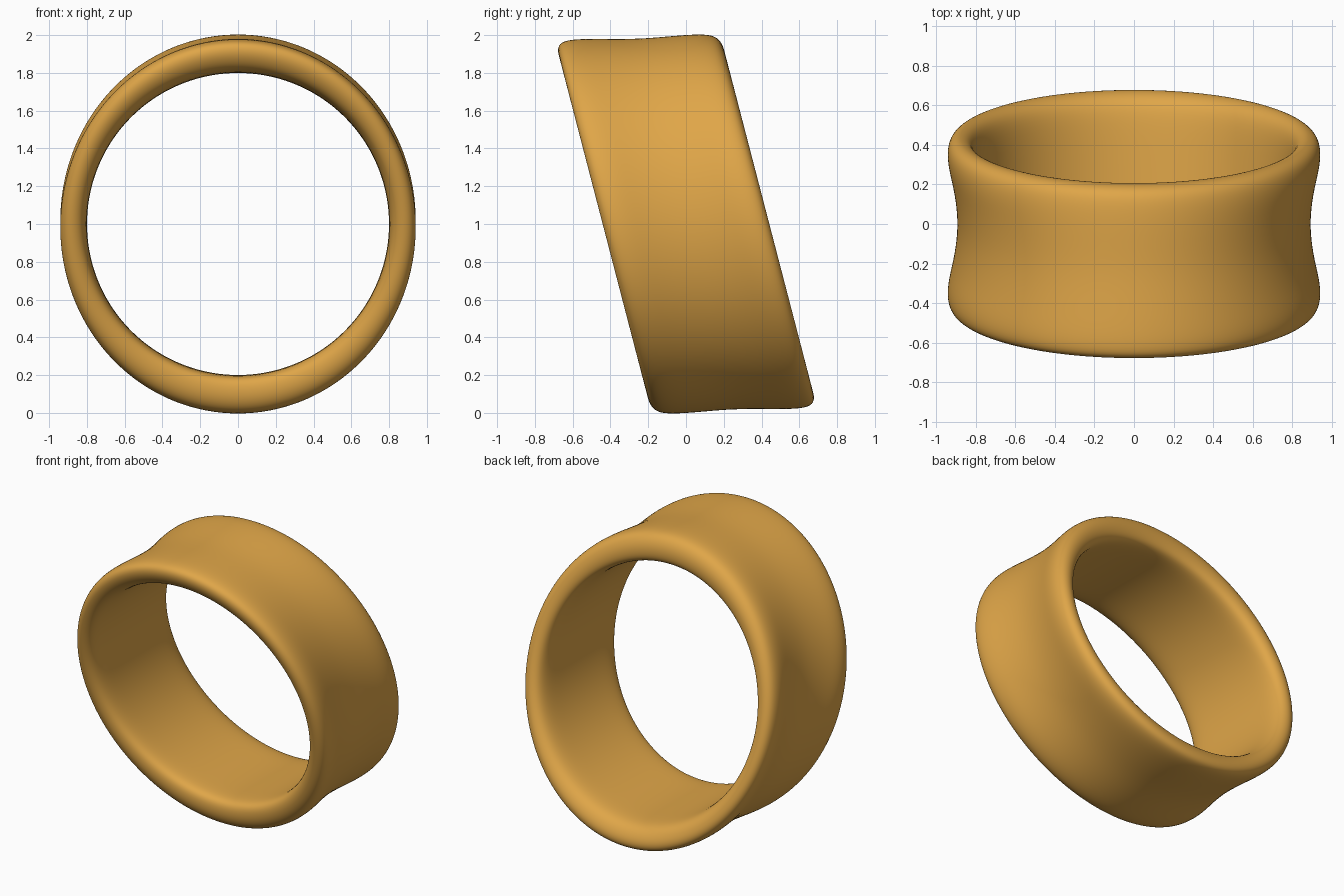
import bpy
import bmesh
from math import sin, cos, tau

cube = bpy.data.objects.get("Cube")
if cube:
    bpy.data.objects.remove(cube)

SEGMENTS = 96
SLANT = 0.26      # how far the band leans forward per unit of height
TILT = 0.04       # slope of the outer wall at the crown and the base

# Half cross-section from inner wall to outer wall:
# (offset along the hole, radius at the sides, extra radius at top and bottom)
half = [(0, .8, 0), (.2, .8, 0), (.34, .801, 0), (.41, .818, .0),
        (.438, .85, .02), (.445, .89, .035), (.424, .929, .045),
        (.37, .945, .045), (.29, .937, .055), (.18, .908, .08), (0, .885, .094)]
section = half + [(-u, r, extra) for u, r, extra in half[-2:0:-1]]


def ring_point(u, radius, extra, angle):
    """Place a section point around the ring, then slant it."""
    s = sin(angle)
    outer = min(extra / 0.045, 1)
    r = radius + extra * s * s + TILT * u * s * outer
    z = r * s
    return (r * cos(angle), u - SLANT * z, z + 1)


# Band swept around the hole
bm = bmesh.new()
loops = [[bm.verts.new(ring_point(*p, tau * i / SEGMENTS)) for p in section]
         for i in range(SEGMENTS)]
count = len(section)
for i in range(SEGMENTS):
    a, b = loops[i], loops[(i + 1) % SEGMENTS]
    for j in range(count):
        k = (j + 1) % count
        bm.faces.new((a[j], a[k], b[k], b[j])).smooth = True
bmesh.ops.recalc_face_normals(bm, faces=bm.faces)
mesh = bpy.data.meshes.new("slanted_band")
bm.to_mesh(mesh)
bm.free()

band = bpy.data.objects.new("slanted_band", mesh)
bpy.context.collection.objects.link(band)
smooth = band.modifiers.new("smooth", 'SUBSURF')
smooth.levels = smooth.render_levels = 2

# Gold colour
gold = bpy.data.materials.new("warm_gold")
gold.use_nodes = True
gold.diffuse_color = (0.74, 0.38, 0.065, 1)
gold.node_tree.nodes["Principled BSDF"].inputs["Base Color"].default_value = gold.diffuse_color
mesh.materials.append(gold)
